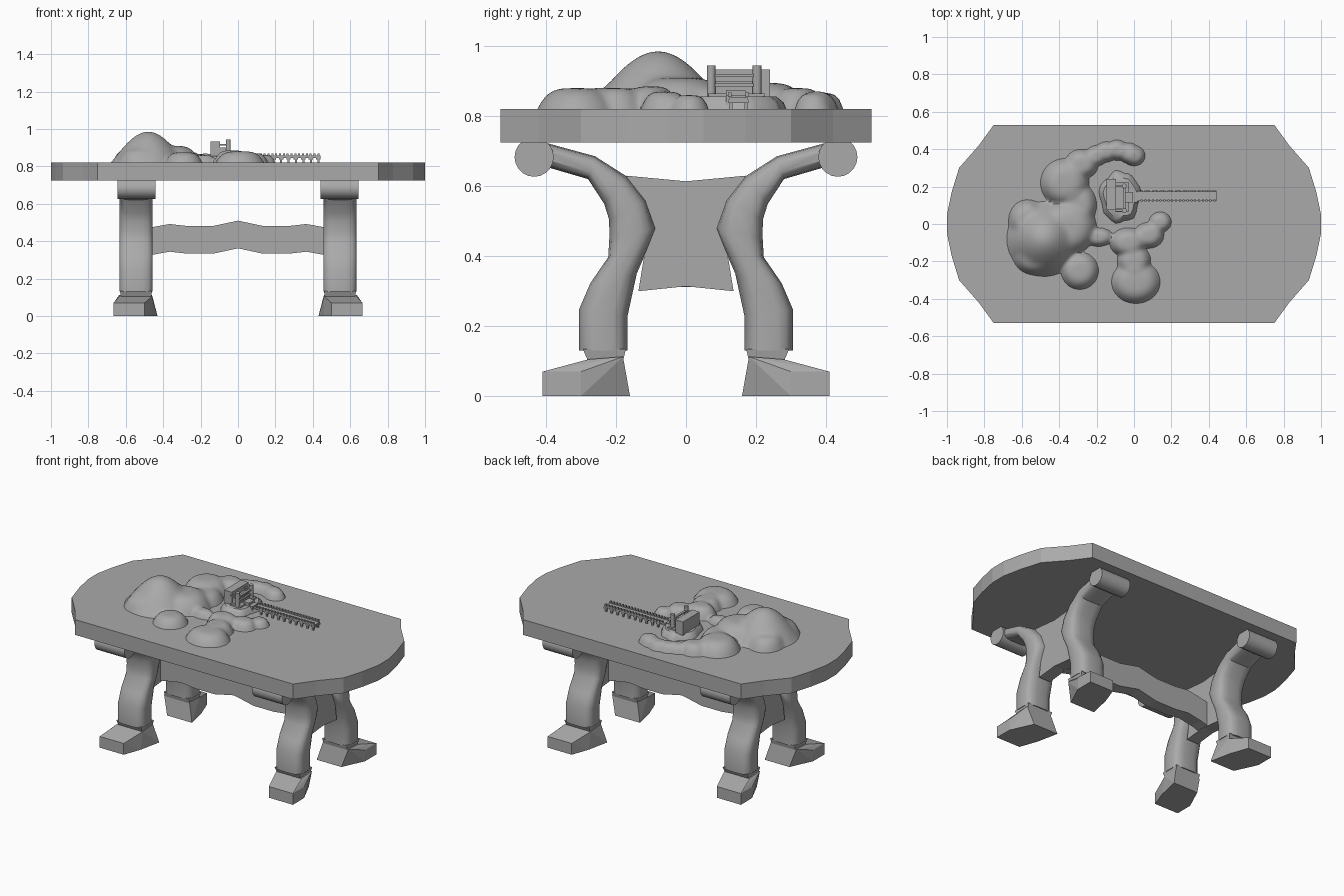
import bpy, bmesh, math
from mathutils import Vector

cube = bpy.data.objects.get("Cube")
if cube:
    bpy.data.objects.remove(cube)

grey = bpy.data.materials.new("stone_grey")
grey.use_nodes = True
COLOUR = (0.4, 0.4, 0.4, 1)
grey.diffuse_color = COLOUR
grey.node_tree.nodes["Principled BSDF"].inputs["Base Color"].default_value = COLOUR


def finish(name, bm, mirror=None, smooth=None):
    bmesh.ops.recalc_face_normals(bm, faces=bm.faces)
    mesh = bpy.data.meshes.new(name)
    bm.to_mesh(mesh)
    bm.free()
    mesh.materials.append(grey)
    ob = bpy.data.objects.new(name, mesh)
    bpy.context.collection.objects.link(ob)
    if smooth:
        bpy.ops.object.select_all(action='DESELECT')
        ob.select_set(True)
        bpy.context.view_layer.objects.active = ob
        bpy.ops.object.shade_smooth_by_angle(angle=math.radians(smooth))
    if mirror:
        m = ob.modifiers.new("mirror", 'MIRROR')
        m.use_axis = mirror
    return ob


def loft(name, rings, **kw):
    bm = bmesh.new()
    loops = [[bm.verts.new(p) for p in r] for r in rings]
    n = len(loops[0])
    for a, b in zip(loops, loops[1:]):
        for i in range(n):
            j = (i + 1) % n
            bm.faces.new((a[i], a[j], b[j], b[i]))
    bm.faces.new(loops[0][::-1])
    bm.faces.new(loops[-1])
    return finish(name, bm, **kw)


def prism(name, outline, axis, lo, hi, **kw):
    def place(p, t):
        q = list(p)
        q.insert(axis, t)
        return q
    return loft(name, [[place(p, t) for p in outline] for t in (lo, hi)], **kw)


def hull(name, pts, **kw):
    bm = bmesh.new()
    for p in pts:
        bm.verts.new(p)
    bmesh.ops.convex_hull(bm, input=bm.verts)
    bmesh.ops.dissolve_limit(bm, angle_limit=0.02, verts=bm.verts, edges=bm.edges)
    return finish(name, bm, **kw)


def boxes(name, spans):
    bm = bmesh.new()
    for x0, x1, y0, y1, z0, z1 in spans:
        vs = bmesh.ops.create_cube(bm, size=1)["verts"]
        for v in vs:
            v.co = ((x0 + x1) / 2 + v.co.x * (x1 - x0),
                    (y0 + y1) / 2 + v.co.y * (y1 - y0),
                    (z0 + z1) / 2 + v.co.z * (z1 - z0))
    return finish(name, bm)


# Table top with faceted ends
TOP = 0.82
end = [(0.75, 0.53), (0.83, 0.42), (0.935, 0.30), (0.975, 0.17), (1, 0.05)]
right = end + [(x, -y) for x, y in end[::-1]]
prism("table_top", right + [(-x, -y) for x, y in right], 2, 0.725, TOP)

# Legs: paired outer and inner (y, z) points swept as rounded sections
LEG_X, LEG_W = 0.545, 0.09
pairs = [((-.40, .655), (-.41, .727)), ((-.28, .62), (-.26, .686)),
         ((-.234, .549), (-.17, .629)), ((-.22, .503), (-.115, .56)),
         ((-.22, .45), (-.086, .48)), ((-.223, .397), (-.11, .42)),
         ((-.274, .323), (-.14, .35)), ((-.306, .249), (-.166, .23)),
         ((-.306, .13), (-.166, .13))]
rings = []
for o, i in pairs:
    o, i = Vector(o), Vector(i)
    ring = []
    for k in range(16):
        a = math.tau * (k + 0.5) / 16
        c, s = (math.copysign(abs(f) ** 0.6, f) for f in (math.cos(a), math.sin(a)))
        p = (o + i) / 2 + (o - i) / 2 * s
        ring.append((LEG_X + LEG_W * c, p.x, p.y))
    rings.append(ring)
loft("legs", rings, mirror=(True, True, False), smooth=35)

# Round blocks joining the legs to the top
circle = [(-.434 + .056 * math.cos(math.tau * k / 20), .683 + .056 * math.sin(math.tau * k / 20))
          for k in range(20)]
prism("leg_rollers", circle, 0, .44, .645, mirror=(True, True, False), smooth=35)

# Ankles and splayed feet
hull("ankles", [(x, y, z) for y0, y1, z, w in ((-.295, -.172, .135, .086), (-.28, -.18, .1, .08))
                for y in (y0, y1) for x in (LEG_X - w, LEG_X + w)],
     mirror=(True, True, False))
toe = [(.50, -.41), (.665, -.41), (.665, -.30)]
hull("feet", [(x, y, z) for x, y in toe for z in (0, .07)]
     + [(.60, -.16, 0), (.43, -.16, 0), (.46, -.30, 0)]
     + [(x, y, z) for x in (.46, .635) for y, z in ((-.28, .105), (-.18, .113))],
     mirror=(True, True, False))

# Side panels and the wavy stretcher between them
prism("side_panels", [(-.17, .63), (0, .614), (.17, .63), (.11, .46), (.136, .30),
                      (0, .314), (-.136, .30), (-.11, .46)], 0, .505, .585,
      mirror=(True, False, False))
wave = [(-.52, .46), (-.455, .476), (-.365, .492), (-.27, .481), (-.135, .481), (0, .51)]
upper = wave + [(-x, z) for x, z in wave[-2::-1]]
prism("stretcher", upper + [(x, z - .148) for x, z in upper[::-1]], 1, -.04, .04)

# Rocky landscape: height field of blended mounds (x, y, radius x, radius y, height)
mounds = [(-.48, -.08, .20, .20, .165), (-.36, -.02, .16, .15, .09), (-.53, -.18, .11, .09, .07),
          (-.29, -.25, .10, .10, .055), (-.57, .02, .10, .11, .07),
          (-.37, .22, .13, .13, .075), (-.28, .32, .09, .08, .06), (-.30, .10, .10, .12, .06),
          (-.19, -.07, .08, .05, .04), (-.03, -.10, .10, .08, .065), (.08, -.06, .08, .07, .05),
          (.14, .01, .06, .055, .04), (0, -.20, .09, .09, .06), (.01, -.31, .13, .115, .06)]
mounds += [(x, y, .06, .055, .045) for x, y in
           ((-.20, .365), (-.15, .385), (-.09, .395), (-.03, .38), (0, .365))]
bm = bmesh.new()
N = 76
bmesh.ops.create_grid(bm, x_segments=N, y_segments=N, size=.45)
for v in bm.verts:
    v.co.x -= .25
    h = -.03
    for cx, cy, rx, ry, top in mounds:
        d2 = ((v.co.x - cx) / rx) ** 2 + ((v.co.y - cy) / ry) ** 2
        if d2 < 1.4:
            b = top * (1 - d2) * (1 + .35 * (1 - d2)) / 1.35 if top > .1 else top * (1 - d2 * d2)
            gap = max(0, .025 - abs(h - b)) / .025
            h = max(h, b) + gap * gap * .006
    v.co.z = TOP + max(h, -.03)
bmesh.ops.delete(bm, geom=[f for f in bm.faces if all(v.co.z < TOP for v in f.verts)],
                 context='FACES')
finish("rocky_hills", bm, smooth=60)

# Rock plinth under the building
plinth = []
for z, grow in ((TOP - .005, 1), (.84, .92), (.856, .78)):
    plinth.append([(-.075 + .11 * grow * math.cos(a) * (1 + .08 * math.sin(5 * a)),
                    .145 + .14 * grow * math.sin(a) * (1 + .06 * math.cos(7 * a)), z)
                   for a in (math.tau * k / 28 for k in range(28))])
loft("rock_plinth", plinth, smooth=40)

# Gatehouse: rear block, floor, beams and steps
boxes("gatehouse", [(-.147, -.095, .075, .24, .85, .934),
                    (-.10, -.03, .065, .225, .85, .865),
                    (-.10, -.055, .08, .20, .865, .90),
                    (-.06, -.045, .07, .205, .912, .92),
                    (-.06, -.045, .07, .205, .885, .893),
                    (-.10, -.045, .066, .078, .912, .92),
                    (-.10, -.045, .197, .209, .912, .92),
                    (-.045, -.005, .115, .17, .83, .875),
                    (-.005, .02, .115, .17, .83, .86)])
for name, y in (("right_gate_post", .072), ("left_gate_post", .203)):
    prism(name, [(-.052 + .013 * math.cos(math.tau * k / 10), y + .013 * math.sin(math.tau * k / 10))
                 for k in range(10)], 2, .845, .945, smooth=40)

# Long trestle bridge: deck, rails, ties and legs
spans = [(.02, .44, .128, .172, .848, .854)]
for y in (.126, .174):
    spans.append((.02, .44, y - .003, y + .003, .846, .857))
for k in range(20):
    x = .04 + k * .0205
    for y in (.125, .175):
        spans.append((x - .005, x + .005, y - .005, y + .005, .855, .868))
for k in range(10):
    x = .07 + k * .04
    for y in (.128, .172):
        spans.append((x - .005, x + .005, y - .005, y + .005, TOP, .85))
    spans.append((x - .012, x + .012, .122, .178, .838, .848))
boxes("trestle_bridge", spans)
